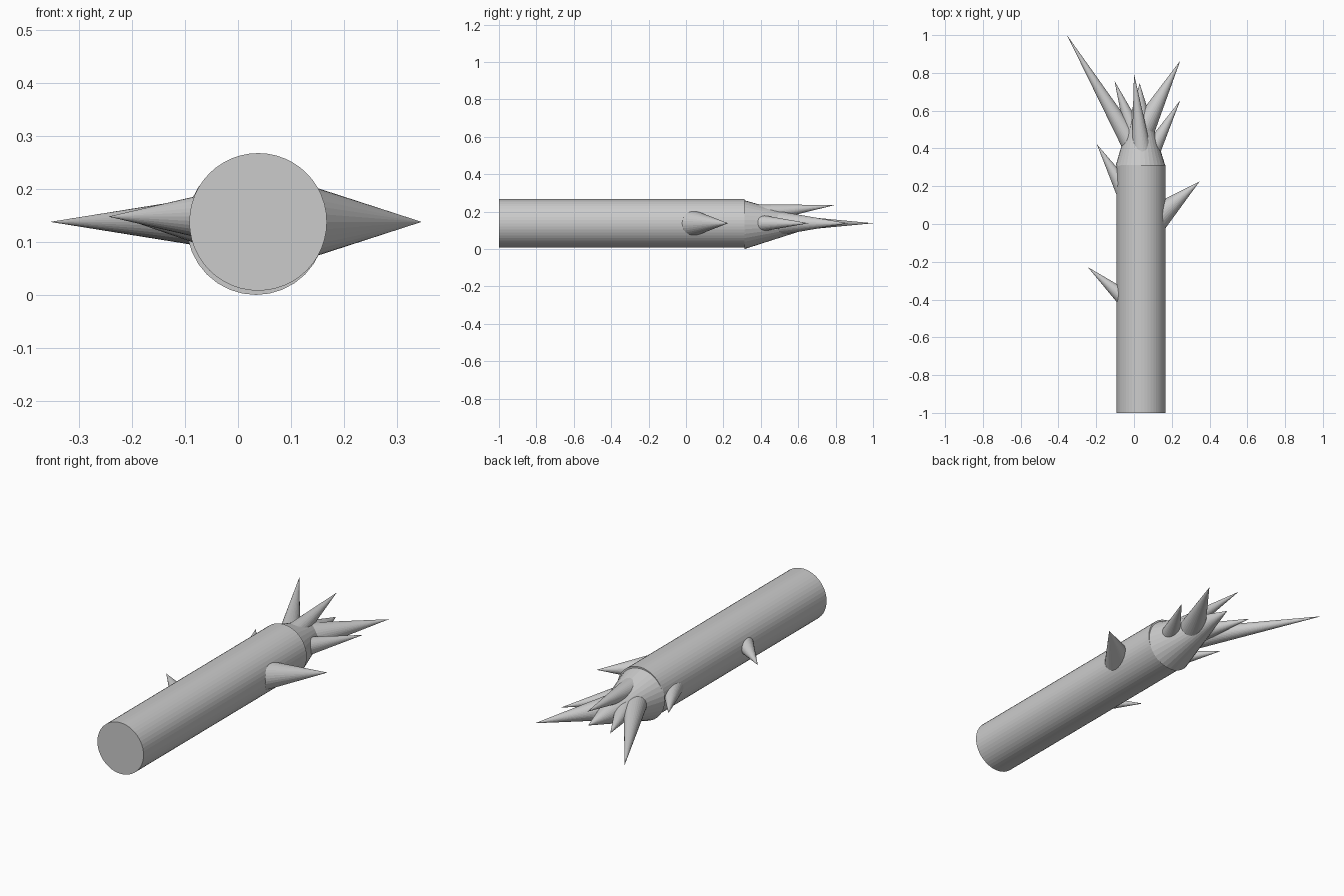
import bpy
from mathutils import Vector


def cone(name, base, tip, r1, r2=0.0, sides=32):
    """Cone or cylinder running from base to tip."""
    a, b = Vector(base), Vector(tip)
    d = b - a
    bpy.ops.mesh.primitive_cone_add(vertices=sides, radius1=r1, radius2=r2,
                                    depth=d.length, location=(a + b) / 2)
    ob = bpy.context.object
    ob.name = name
    ob.rotation_euler = d.to_track_quat('Z', 'Y').to_euler()
    return ob


# Straight shaft
bpy.ops.mesh.primitive_cylinder_add(vertices=48, radius=0.13, depth=1.313,
                                    location=(0.038, -0.3435, 0.138),
                                    rotation=(1.5708, 0, 0))
bpy.context.object.name = "shaft"

# Pointed end
cone("pointed_end", (0.034, 0.31, 0.131), (0.03, 0.745, 0.138), 0.131)

# Spikes: base, tip, base radius
spikes = [
    ((-0.017, 0.433, 0.138), (-0.355, 1.0, 0.138), 0.054),
    ((0.040, 0.487, 0.138), (0.245, 0.865, 0.138), 0.066),
    ((0.097, 0.394, 0.138), (0.245, 0.655, 0.138), 0.046),
    ((0.003, 0.475, 0.138), (-0.103, 0.757, 0.138), 0.051),
    ((0.041, 0.377, 0.187), (0.0, 0.795, 0.235), 0.053),
    ((-0.017, 0.123, 0.138), (-0.197, 0.423, 0.138), 0.060),
    ((0.117, 0.030, 0.138), (0.347, 0.225, 0.138), 0.073),
    ((-0.015, -0.423, 0.148), (-0.245, -0.228, 0.148), 0.053),
]
for i, (base, tip, r) in enumerate(spikes, 1):
    cone(f"spike_{i}", base, tip, r)
